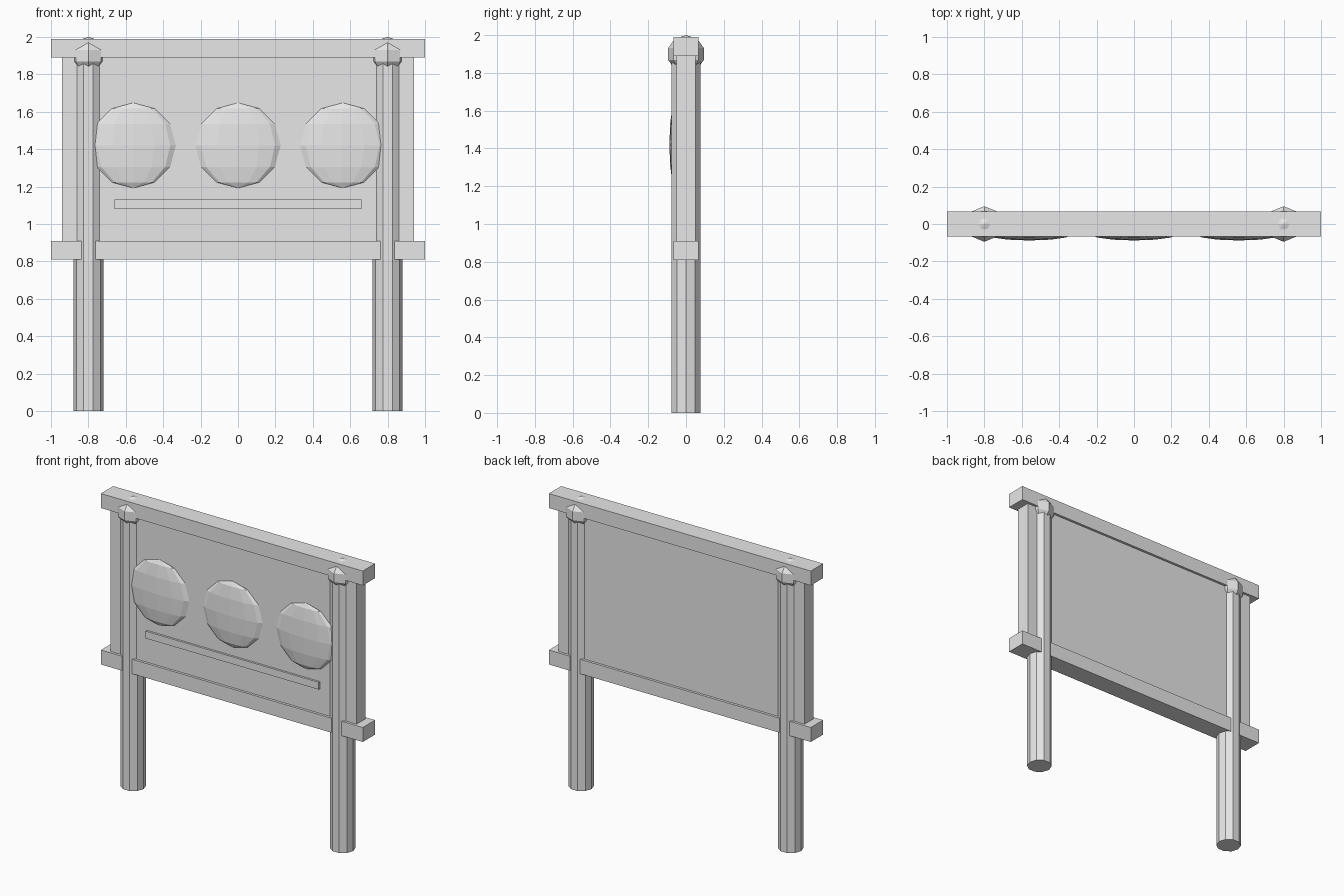
import bpy, bmesh, math
from mathutils import Matrix

cube = bpy.data.objects.get("Cube")
if cube:
    bpy.data.objects.remove(cube, do_unlink=True)

grey = bpy.data.materials.new("plain grey")
grey.use_nodes = True
grey.diffuse_color = (0.8, 0.8, 0.8, 1)
grey.node_tree.nodes["Principled BSDF"].inputs["Base Color"].default_value = (0.8, 0.8, 0.8, 1)


def finish(name, bm):
    mesh = bpy.data.meshes.new(name)
    bm.to_mesh(mesh)
    bm.free()
    mesh.materials.append(grey)
    obj = bpy.data.objects.new(name, mesh)
    bpy.context.collection.objects.link(obj)
    return obj


def box(name, x, y, z):
    """Box from (low, high) spans on each axis."""
    bm = bmesh.new()
    spans = (x, y, z)
    centre = [(a + b) / 2 for a, b in spans]
    size = [b - a for a, b in spans]
    bmesh.ops.create_cube(bm, size=1,
                          matrix=Matrix.Translation(centre) @ Matrix.Diagonal((*size, 1)))
    return finish(name, bm)


def sphere(name, centre, radii, segments, rings):
    bm = bmesh.new()
    bmesh.ops.create_uvsphere(bm, u_segments=segments, v_segments=rings, radius=1,
                              matrix=Matrix.Translation(centre) @ Matrix.Diagonal((*radii, 1)))
    return finish(name, bm)


def post(name, x, radius, height):
    bm = bmesh.new()
    bmesh.ops.create_cone(bm, cap_ends=True, segments=10, radius1=radius, radius2=radius,
                          depth=height,
                          matrix=Matrix.Translation((x, 0, height / 2))
                          @ Matrix.Rotation(math.pi / 2, 4, 'Z'))
    return finish(name, bm)


# Board and its two rails
box("panel", (-0.94, 0.94), (-0.05, 0.05), (0.86, 1.94))
box("bottom_rail", (-1, 1), (-0.067, 0.067), (0.81, 0.91))
box("top_rail", (-1, 1), (-0.067, 0.067), (1.89, 1.99))

# Posts with faceted ball caps
for side, x in (("left", 0.8), ("right", -0.8)):
    post(side + "_post", x, 0.08, 1.92)
    sphere(side + "_post_cap", (x, 0, 1.9), (0.1, 0.1, 0.1), 8, 5)

# Shallow domes and thin bar on the front
for side, x in (("left", 0.56), ("middle", 0), ("right", -0.56)):
    sphere(side + "_dome", (x, -0.056, 1.42), (0.228, 0.032, 0.228), 12, 6)
box("front_bar", (-0.66, 0.66), (-0.064, -0.04), (1.08, 1.13))
